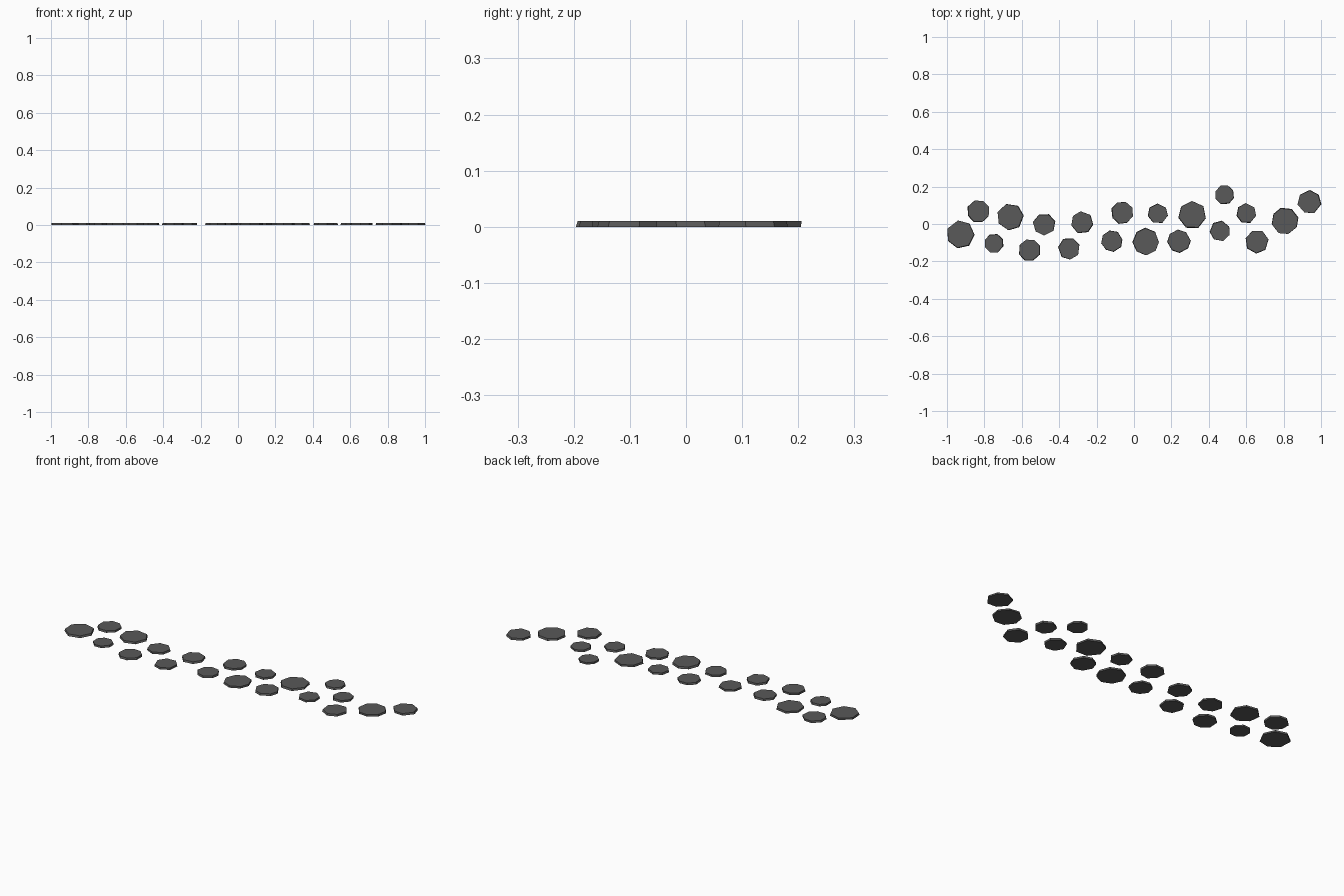
import bpy, bmesh, math, random

if "Cube" in bpy.data.objects:
    bpy.data.objects.remove(bpy.data.objects["Cube"])

random.seed(4)
HEIGHT = 0.0105

# Each stone: x, y, radius, sides, angle of first corner in degrees
STONES = [
    (-0.927, -0.056, 0.077, 7, 0), (-0.832, 0.067, 0.062, 8, 20),
    (-0.660, 0.038, 0.073, 7, 55), (-0.748, -0.103, 0.053, 8, 25),
    (-0.558, -0.140, 0.060, 8, 20), (-0.480, -0.002, 0.061, 7, 15),
    (-0.347, -0.132, 0.060, 7, 225), (-0.277, 0.008, 0.061, 7, 95),
    (-0.118, -0.091, 0.058, 8, 10), (-0.063, 0.060, 0.061, 8, 25),
    (0.062, -0.094, 0.073, 8, 0), (0.127, 0.055, 0.055, 7, 90),
    (0.240, -0.092, 0.063, 8, 5), (0.312, 0.049, 0.076, 7, 90),
    (0.484, 0.156, 0.053, 8, 25), (0.460, -0.038, 0.056, 7, 80),
    (0.600, 0.057, 0.055, 7, 90), (0.657, -0.094, 0.063, 7, 60),
    (0.807, 0.017, 0.073, 8, 15), (0.938, 0.118, 0.064, 7, 90),
]


def stepping_stone(i, x, y, radius, sides, angle):
    # Irregular low slab, its top slightly smaller and shifted from its base
    bm = bmesh.new()
    corners = [(math.radians(angle) + math.tau * k / sides + random.uniform(-.05, .05),
                radius * random.uniform(.97, 1.02)) for k in range(sides)]
    dx, dy = random.uniform(-.002, .002), random.uniform(-.002, .002)

    def ring(scale, z, ox, oy):
        return [bm.verts.new((x + ox + r * scale * math.cos(a),
                              y + oy + r * scale * math.sin(a), z)) for a, r in corners]

    base, top = ring(1, 0, 0, 0), ring(.97, HEIGHT, dx, dy)
    bm.faces.new(top)
    bm.faces.new(base[::-1])
    for k in range(sides):
        n = (k + 1) % sides
        bm.faces.new((base[k], base[n], top[n], top[k]))
    name = f"stepping_stone_{i:02d}"
    mesh = bpy.data.meshes.new(name)
    bm.to_mesh(mesh)
    bm.free()
    mesh.materials.append(stone_grey)
    bpy.context.collection.objects.link(bpy.data.objects.new(name, mesh))


# Dark grey stone
stone_grey = bpy.data.materials.new("stone_grey")
stone_grey.diffuse_color = (0.1, 0.1, 0.1, 1)
stone_grey.use_nodes = True
stone_grey.node_tree.nodes["Principled BSDF"].inputs["Base Color"].default_value = stone_grey.diffuse_color

# Winding path of stones
for i, stone in enumerate(STONES, 1):
    stepping_stone(i, *stone)
